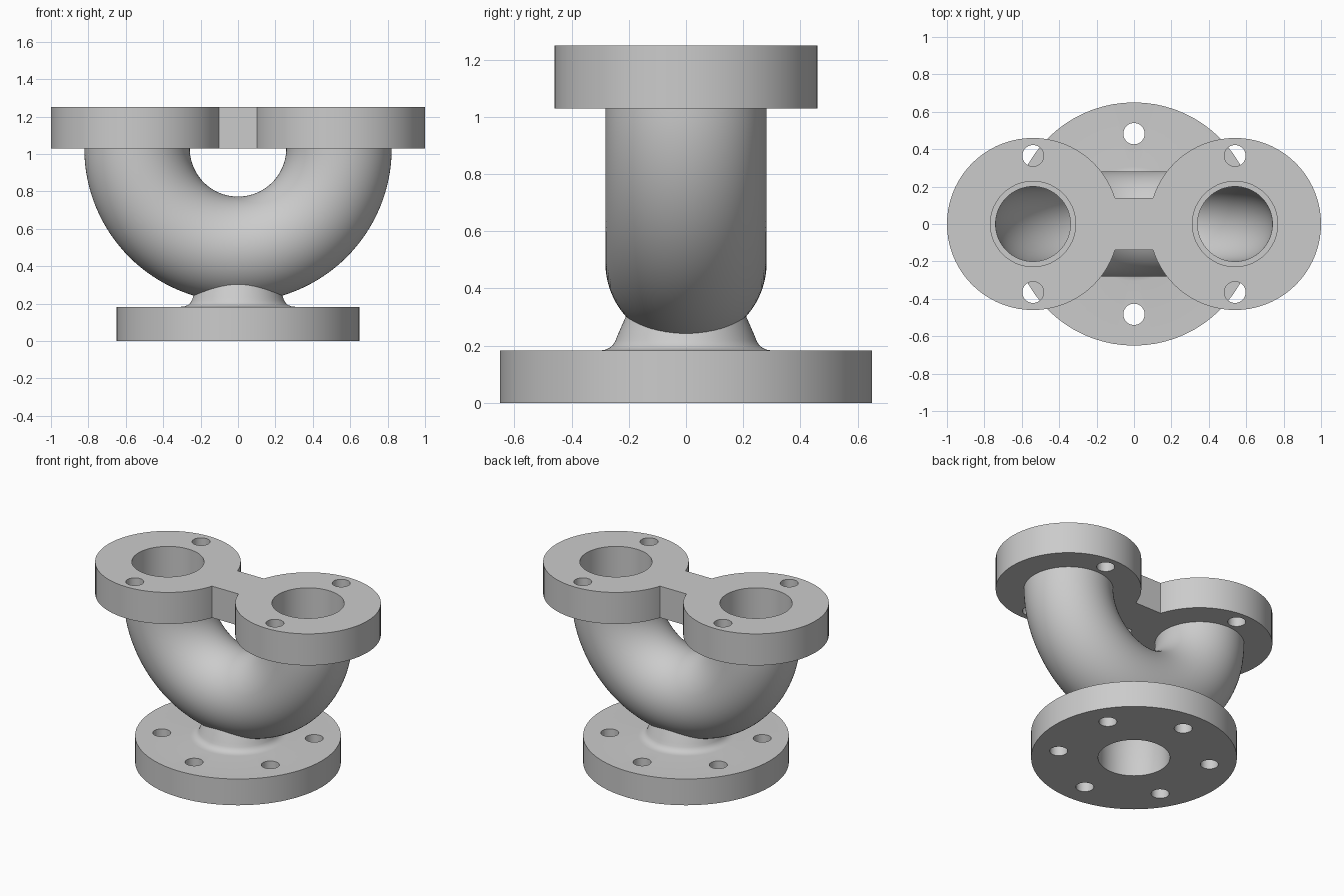
import bpy, bmesh
from math import sin, cos, pi, radians
from mathutils import Vector

if "Cube" in bpy.data.objects:
    bpy.data.objects.remove(bpy.data.objects["Cube"])

SEG = 72
PIPE_X, BEND_Z, TOP_Z = 0.54, 1.03, 1.25


def loft(name, rings):
    """Closed solid through a list of equal-length point rings."""
    bm = bmesh.new()
    vr = [[bm.verts.new(p) for p in ring] for ring in rings]
    n = len(vr[0])
    for a, b in zip(vr, vr[1:]):
        for i in range(n):
            j = (i + 1) % n
            bm.faces.new((a[i], a[j], b[j], b[i]))
    bm.faces.new(vr[0])
    bm.faces.new(vr[-1])
    bmesh.ops.recalc_face_normals(bm, faces=bm.faces)
    mesh = bpy.data.meshes.new(name)
    bm.to_mesh(mesh)
    bm.free()
    ob = bpy.data.objects.new(name, mesh)
    bpy.context.collection.objects.link(ob)
    return ob


def lathe(name, profile, x=0, y=0, seg=SEG):
    angles = [2 * pi * i / seg for i in range(seg)]
    return loft(name, [[(x + r * cos(a), y + r * sin(a), z) for a in angles]
                       for r, z in profile])


def u_tube(name, radius, steps=64):
    """Half-circle bend with short straight ends reaching into the flanges."""
    path = [(Vector((-PIPE_X, 0, BEND_Z + 0.08)), Vector((-1, 0, 0)))]
    for i in range(steps + 1):
        a = pi + pi * i / steps
        d = Vector((cos(a), 0, sin(a)))
        path.append((Vector((0, 0, BEND_Z)) + d * PIPE_X, d))
    path.append((Vector((PIPE_X, 0, BEND_Z + 0.08)), Vector((1, 0, 0))))
    rings = []
    for c, d in path:
        rings.append([c + radius * (cos(t) * d + sin(t) * Vector((0, 1, 0)))
                      for t in (2 * pi * k / SEG for k in range(SEG))])
    return loft(name, rings)


def combine(target, tool, operation):
    mod = target.modifiers.new(operation.lower(), 'BOOLEAN')
    mod.operation, mod.solver, mod.object = operation, 'EXACT', tool
    bpy.context.view_layer.objects.active = target
    bpy.ops.object.modifier_apply(modifier=mod.name)
    bpy.data.objects.remove(tool)


# Round base flange with its flared neck
body = lathe("u_bend_pipe_fitting", [
    (0.65, 0), (0.65, 0.183), (0.305, 0.183), (0.285, 0.185), (0.268, 0.192),
    (0.255, 0.203), (0.247, 0.217), (0.24, 0.235), (0.21, 0.303), (0.198, 0.33)])

# Twin top flanges joined by a bridge
top = lathe("top_flange", [(0.46, BEND_Z), (0.46, TOP_Z)], -PIPE_X)
combine(top, lathe("top_flange_right", [(0.46, BEND_Z), (0.46, TOP_Z)], PIPE_X), 'UNION')
bridge = loft("flange_bridge", [[(x, y, z) for x, y in
              ((-0.2, -0.14), (0.2, -0.14), (0.2, 0.14), (-0.2, 0.14))]
              for z in (BEND_Z, TOP_Z)])
combine(top, bridge, 'UNION')

# Bent pipe
combine(body, u_tube("bent_pipe", 0.282), 'UNION')
combine(body, top, 'UNION')

# Hollow bores
combine(body, u_tube("pipe_bore", 0.2), 'DIFFERENCE')
combine(body, lathe("base_bore", [(0.227, -0.1), (0.227, 0.183), (0.17, 0.36)]), 'DIFFERENCE')
for sx in (-1, 1):
    combine(body, lathe("flange_bore", [(0.228, BEND_Z), (0.228, 1.4)], sx * PIPE_X), 'DIFFERENCE')
    # Bolt holes of the top flanges
    for sy in (-1, 1):
        combine(body, lathe("top_bolt_hole", [(0.057, 0.9), (0.057, 1.4)],
                            sx * PIPE_X, sy * 0.365, 32), 'DIFFERENCE')

# Bolt holes of the base flange
for k in range(6):
    a = radians(30 + 60 * k)
    combine(body, lathe("base_bolt_hole", [(0.057, -0.1), (0.057, 0.2)],
                        0.483 * cos(a), 0.483 * sin(a), 32), 'DIFFERENCE')

bpy.ops.object.select_all(action='DESELECT')
body.select_set(True)
bpy.context.view_layer.objects.active = body
bpy.ops.object.shade_smooth_by_angle(angle=radians(30))
